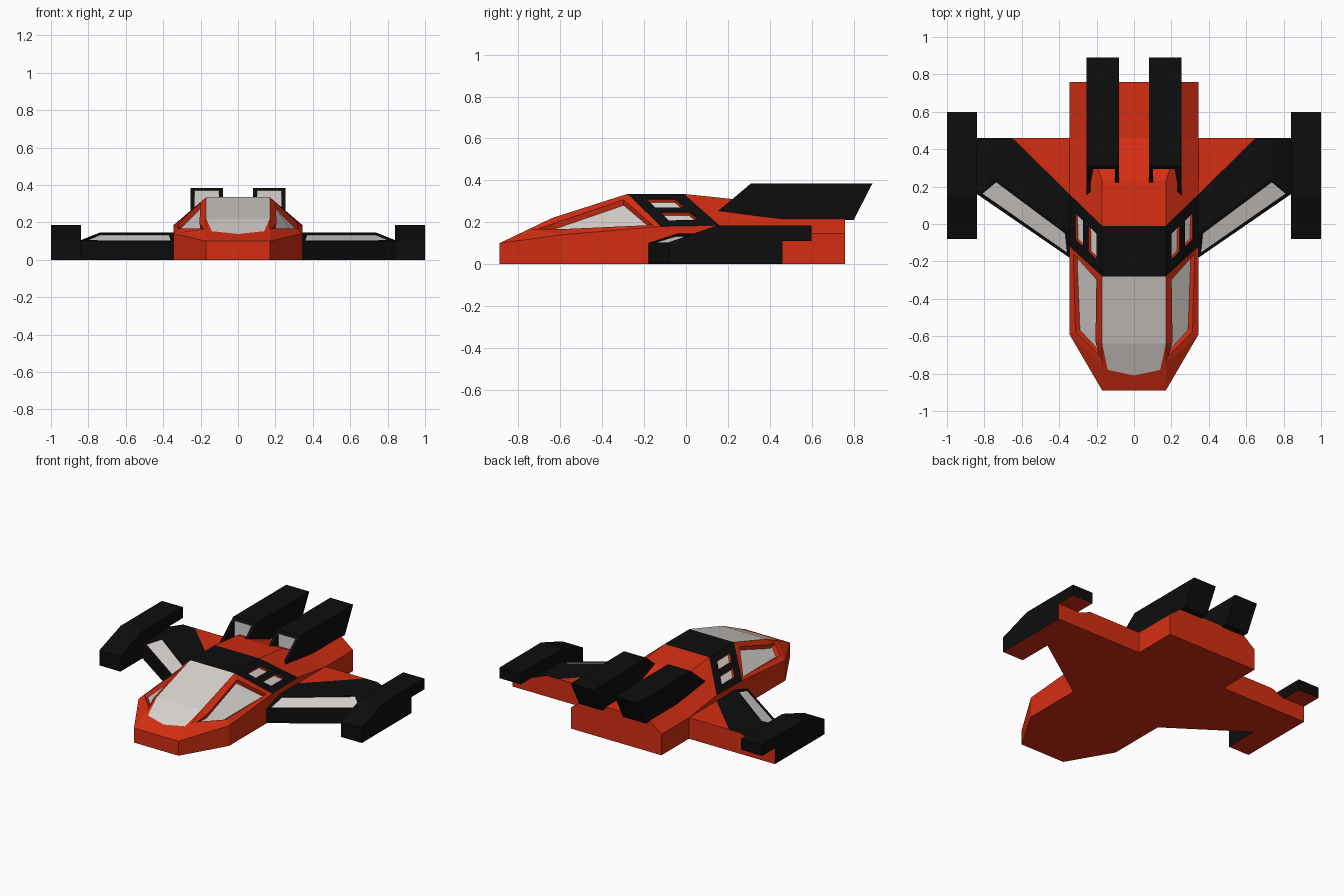
import bpy, bmesh
from mathutils import Vector

cube = bpy.data.objects.get("Cube")
if cube:
    bpy.data.objects.remove(cube, do_unlink=True)


def material(name, rgb):
    m = bpy.data.materials.new(name)
    m.use_nodes = True
    m.diffuse_color = (*rgb, 1)
    m.node_tree.nodes["Principled BSDF"].inputs["Base Color"].default_value = (*rgb, 1)
    return m


MATS = [material("hull_red", (0.66, 0.027, 0.006)),
        material("panel_black", (0.004, 0.004, 0.004)),
        material("window_grey", (0.68, 0.64, 0.61))]
RED, BLACK, GREY = range(3)


def build(name, polys, ref, sides, finish=None):
    """polys: (points, material, tag); each face is turned away from ref(centre)."""
    bm = bmesh.new()
    tags = {}
    for pts, mat, tag in polys:
        for s in sides:
            f = bm.faces.new([bm.verts.new((p[0] * s, p[1], p[2])) for p in pts])
            f.material_index = mat
            f.normal_update()
            c = f.calc_center_median()
            if f.normal.dot(c - ref(c, s)) < 0:
                f.normal_flip()
            tags.setdefault(tag, []).append(f)
    bmesh.ops.remove_doubles(bm, verts=bm.verts, dist=0.0005)
    bm.normal_update()
    if finish:
        finish(bm, tags)
    me = bpy.data.meshes.new(name)
    bm.to_mesh(me)
    bm.free()
    for m in MATS:
        me.materials.append(m)
    ob = bpy.data.objects.new(name, me)
    bpy.context.collection.objects.link(ob)
    return ob


def recess(bm, faces, frame, depth, wall=0.006):
    """Frame each face, then sink a grey pane into it."""
    for f in faces:
        if frame:
            bmesh.ops.inset_individual(bm, faces=[f], thickness=frame)
        bmesh.ops.inset_individual(bm, faces=[f], thickness=wall, depth=-depth)
        f.material_index = GREY


def prism(profile, x0, x1, mat):
    """Side profile (y, z) stretched from x0 to x1."""
    out = [([(x, y, z) for y, z in profile], mat, "cap") for x in (x0, x1)]
    for i, (a, b) in enumerate(zip(profile, profile[1:] + profile[:1])):
        out.append(([(x0, *a), (x1, *a), (x1, *b), (x0, *b)], mat, i))
    return out


def fixed(x, y, z):
    return lambda c, s: Vector((x * s, y, z))


# Hull: ridge points, shoulder points and nose, given for one half
def slope(x, y):
    return (x, y, 0.10 + 0.48 * (y + 0.89))


tip, knee, brow = slope(0.17, -0.89), slope(0.17, -0.75), slope(0.17, -0.64)
roof_f, roof_b = (0.17, -0.28, 0.335), (0.17, -0.01, 0.335)
ridge = [roof_b, (0.17, 0.23, 0.31), (0.25, 0.46, 0.22), (0.25, 0.76, 0.22)]
cheek, sh_f, sh_b = (0.345, -0.59, 0.14), (0.345, -0.12, 0.18), (0.345, 0.16, 0.185)
sh_c, sh_d = (0.345, 0.46, 0.145), (0.345, 0.76, 0.145)


def mid(p):
    return (0, p[1], p[2])


def floor(p):
    return (p[0], p[1], 0)


pane = [slope(0, -0.81), slope(0.14, -0.78), brow]
hull = [
    ([mid(floor(tip)), floor(tip), floor(cheek), floor(sh_d), mid(floor(sh_d))], RED, 0),
    ([mid(floor(tip)), floor(tip), tip, mid(tip)], RED, 0),
    ([floor(tip), floor(cheek), cheek, tip], RED, 0),
    ([floor(cheek), cheek, sh_f, sh_b, sh_c, sh_d, floor(sh_d)], RED, 0),
    ([mid(floor(sh_d)), floor(sh_d), sh_d, ridge[3], mid(ridge[3])], RED, 0),
    ([mid(tip), tip, knee, brow, pane[1], pane[0]], RED, 0),
    (pane + [mid(brow)], GREY, 0),
    ([mid(brow), brow, roof_f, mid(roof_f)], GREY, 0),
    ([mid(roof_f), roof_f, roof_b, mid(roof_b)], BLACK, 0),
    ([tip, knee, cheek], RED, 0),
    ([knee, brow, roof_f, sh_f, cheek], RED, "side_window"),
    ([roof_b, ridge[1], sh_b], RED, 0),
    ([ridge[1], ridge[2], sh_c, sh_b], RED, 0),
    ([ridge[2], ridge[3], sh_d, sh_c], RED, 0),
]
hull += [([mid(a), a, b, mid(b)], RED, 0) for a, b in zip(ridge, ridge[1:])]

# Swept black band with two small windows per side
us, vs = [0, 0.18, 0.42, 0.58, 0.82, 1], [0, 0.24, 0.74, 1]


def band(u, v):
    a = Vector(roof_f).lerp(Vector(sh_f), u)
    return a.lerp(Vector(roof_b).lerp(Vector(sh_b), u), v)


for i in range(5):
    for j in range(3):
        cell = [band(us[i], vs[j]), band(us[i + 1], vs[j]),
                band(us[i + 1], vs[j + 1]), band(us[i], vs[j + 1])]
        hole = j == 1 and i in (1, 3)
        hull.append((cell, RED if hole else BLACK, "band_window" if hole else 0))


def finish_hull(bm, tags):
    recess(bm, tags["side_window"], 0.045, 0.025, 0.012)
    recess(bm, tags["band_window"], 0, 0.015)


build("hull", hull, lambda c, s: Vector((0, c.y * 0.7, 0.05)), (1, -1), finish_hull)

# Wing: chamfered leading edge with a window strip, red trailing corner
lead = [(0.345, -0.18, 0.10), (0.84, 0.16, 0.10)]
top = [(0.345, -0.04, 0.145), (0.74, 0.25, 0.145), (0.74, 0.46, 0.145)]
end = (0.84, 0.46, 0.105)
inner, outer = (0.345, 0.16, 0.145), (0.65, 0.46, 0.145)
wing = [
    ([floor(lead[0]), floor(lead[1]), lead[1], lead[0]], BLACK, 0),
    ([lead[0], lead[1], top[1], top[0]], BLACK, "strip"),
    ([*top, outer, inner], BLACK, 0),
    ([inner, outer, sh_c], RED, 0),
    ([lead[1], end, top[2], top[1]], BLACK, 0),
    ([sh_c, top[2], end, floor(end), floor(sh_c)], RED, 0),
    ([floor(p) for p in (lead[0], lead[1], end, sh_c)], RED, 0),
]

# Wing pod and engine side profiles
pod = prism([(-0.08, 0), (-0.08, 0.105), (0.15, 0.185), (0.60, 0.185),
             (0.60, 0.11), (0.46, 0.11), (0.46, 0)], 0.84, 1.0, BLACK)
engine = prism([(0.15, 0.25), (0.31, 0.385), (0.89, 0.385), (0.80, 0.21),
                (0.46, 0.21), (0.30, 0.22)], 0.08, 0.255, BLACK)


def finish_wing(bm, tags):
    recess(bm, tags["strip"], 0.022, 0.005)


def finish_pod(bm, tags):
    for f in bm.faces:
        rear = f.normal.y > 0.9 and f.calc_center_median().y < 0.5
        if f.normal.z < -0.9 or rear:
            f.material_index = RED


def finish_engine(bm, tags):
    # Intake: grey pane set upright behind a sloping frame
    f = tags[0][0]
    bmesh.ops.inset_individual(bm, faces=[f], thickness=0.03)
    bmesh.ops.inset_individual(bm, faces=[f], thickness=0.001)
    for v in f.verts:
        v.co.y = 0.295
    f.material_index = GREY


for side, s in (("left", 1), ("right", -1)):
    build(side + "_wing", wing, fixed(0.6, 0.25, 0.05), (s,), finish_wing)
    build(side + "_wing_pod", pod, fixed(0.92, 0.2, 0.14), (s,), finish_pod)
    build(side + "_engine", engine, fixed(0.17, 0.5, 0.3), (s,), finish_engine)
